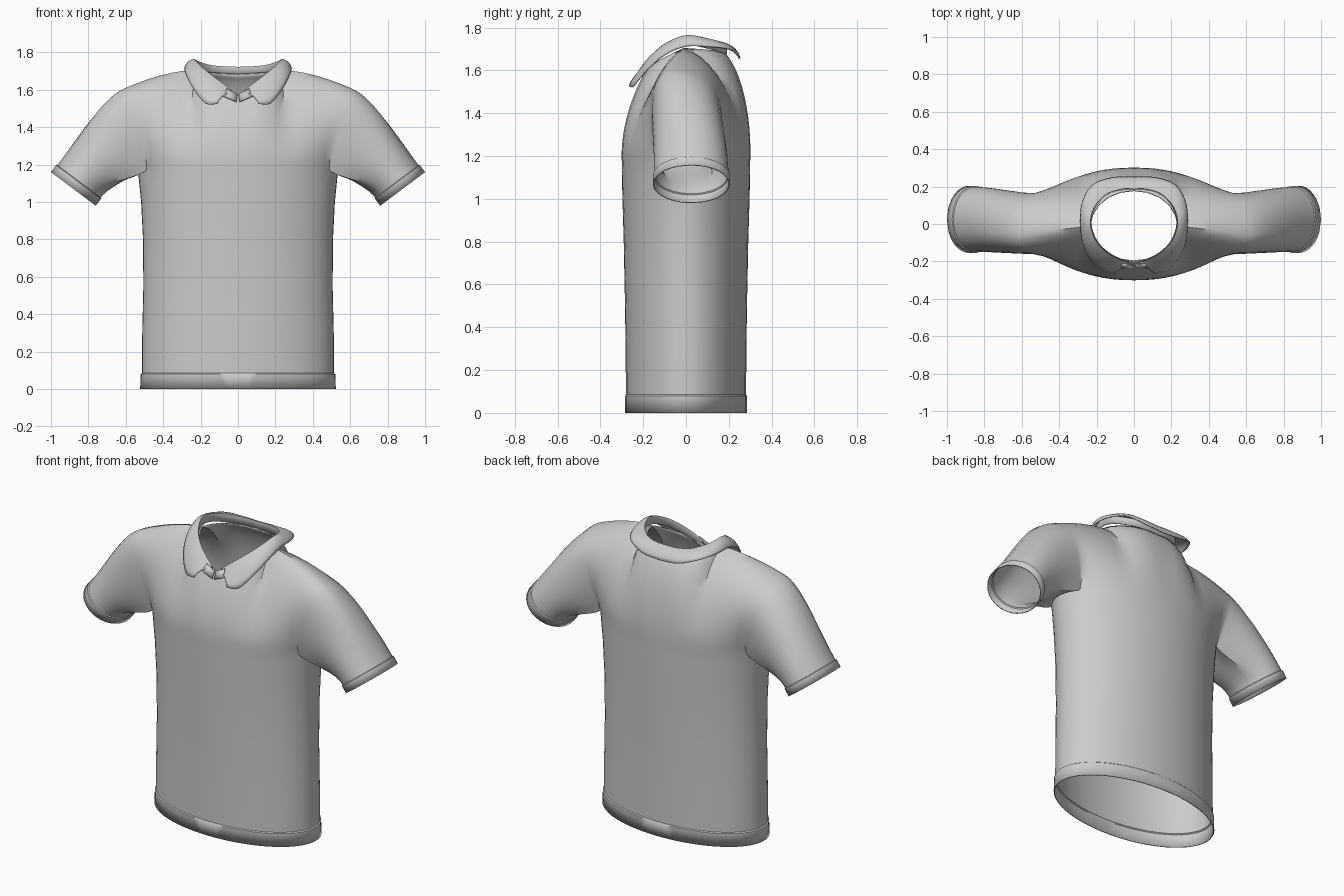
import bpy, bmesh
from math import sin, cos, radians, atan2
from mathutils import Vector as V

if "Cube" in bpy.data.objects:
    bpy.data.objects.remove(bpy.data.objects["Cube"])


def bezier(p0, h0, h1, p1, t):
    s = 1 - t
    return p0 * s**3 + h0 * (3 * s * s * t) + h1 * (3 * s * t * t) + p1 * t**3


def catmull(pts, steps):
    """Smooth open curve through the points."""
    p = [pts[0] * 2 - pts[1]] + pts + [pts[-1] * 2 - pts[-2]]
    out = []
    for i in range(1, len(p) - 2):
        a, b, c, d = p[i - 1:i + 3]
        out += [bezier(b, b + (c - a) / 6, c - (d - b) / 6, c, j / steps) for j in range(steps)]
    return out + [pts[-1]]


def add_grid(bm, rows):
    vs = [[bm.verts.new(p) for p in row] for row in rows]
    for a, b in zip(vs, vs[1:]):
        for i in range(len(a) - 1):
            bm.faces.new((a[i], a[i + 1], b[i + 1], b[i]))


def make_part(name, grids, thickness, offset):
    """Half of a cloth part from point grids, welded, mirrored and thickened."""
    bm = bmesh.new()
    for g in grids:
        add_grid(bm, g)
    bmesh.ops.remove_doubles(bm, verts=bm.verts, dist=0.0004)
    bmesh.ops.recalc_face_normals(bm, faces=bm.faces)
    me = bpy.data.meshes.new(name)
    bm.to_mesh(me)
    bm.free()
    ob = bpy.data.objects.new(name, me)
    bpy.context.collection.objects.link(ob)
    m = ob.modifiers.new("mirror", 'MIRROR')
    m.merge_threshold = 0.001
    s = ob.modifiers.new("cloth", 'SOLIDIFY')
    s.thickness, s.offset = thickness, offset
    bpy.ops.object.select_all(action='DESELECT')
    ob.select_set(True)
    bpy.context.view_layer.objects.active = ob
    bpy.ops.object.shade_smooth_by_angle(angle=radians(45))
    return ob


# Torso: half rings from hem to armpit (z, half width, half depth)
profile = [(0, .523, .286), (.08, .521, .286), (.085, .513, .281), (.3, .512, .282),
           (.55, .506, .286), (.8, .508, .291), (1.0, .518, .297), (1.1, .528, .299),
           (1.17, .535, .30)]


def ring_point(z, hx, hy, deg):
    return V((hx * cos(radians(deg)) if abs(deg) < 90 else 0, hy * sin(radians(deg)), z))


torso = [[ring_point(*p, -90 + 6 * i) for i in range(31)] for p in profile]
top = torso[-1]

# Yoke: front and back panels rise from the top ring to neckline and shoulder
COLS, NECK, ROWS = 11, 5, 12


def top_edge(k, front):
    if k <= NECK:
        a = radians(90 * k / NECK)
        f = k / NECK
        z = 1.57 + .135 * f if front else 1.685 + .02 * f
        return V((.235 * sin(a), -.01 + (-.19 if front else .19) * cos(a), z))
    s = (k - NECK) / (COLS - NECK)
    return V((.235 + .365 * s, -.01 - .045 * s, 1.705 - .095 * s**1.7))


def panel(front):
    cols = []
    for k in range(COLS + 1):
        a = k / COLS
        p0, p1 = top[k if front else 30 - k], top_edge(k, front)
        sgn = -1 if front else 1
        h0 = p0 + V((0, sgn * (.01 + .04 * a), .17 if front else .2 - .03 * a))
        h1 = p1 + (V((0, -.04 - .10 * a, -.10 + .08 * a)) if front
                   else V((0, .07 + .22 * a, -.07 + .04 * a)))
        cols.append([bezier(p0, h0, h1, p1, j / ROWS) for j in range(ROWS + 1)])
    return cols


front, back = panel(True), panel(False)

# Sleeve: armhole loop lofted to a cuff ring, with a stepped cuff band
loop = front[-1] + back[-1][::-1][1:] + top[12:19][::-1] + [front[-1][0]]
centre, up, axis = V((.88, .025, 1.07)), V((.8, 0, .6)), V((.6, 0, -.8))


def cuff(a, back_off, scale):
    return centre - axis * back_off + up * (.15 * scale * sin(a)) + V((0, .18 * scale * cos(a), 0))


strips = []
for p in loop:
    a = atan2((p.z - 1.38) / .22, (p.y - .01) / .16)
    w = (sin(a) + 1) / 2
    end = cuff(a, .05, .965)
    h0 = p + V((.04 + .09 * w, 0, -.045))
    h1 = end - axis * (.07 + .13 * w)
    strips.append([bezier(p, h0, h1, end, j / 14) for j in range(15)]
                  + [cuff(a, .046, 1), cuff(a, 0, 1)])

make_part("shirt_body", [torso, front, back, strips], .006, -1)

# Collar: fold line and outer edge, from the front point to the centre back
fold = [(.03, -.205, 1.59), (.09, -.185, 1.637), (.15, -.15, 1.682), (.205, -.09, 1.728),
        (.235, 0, 1.762), (.215, .09, 1.75), (.15, .16, 1.73), (.07, .188, 1.722), (0, .19, 1.72)]
edge = [(.11, -.264, 1.525), (.175, -.245, 1.528), (.235, -.185, 1.6), (.273, -.10, 1.672),
        (.284, 0, 1.712), (.277, .11, 1.71), (.225, .205, 1.698), (.12, .246, 1.665), (0, .25, 1.655)]
fold = catmull([V(p) for p in fold], 4)
edge = catmull([V(p) for p in edge], 4)
stand = [V((p.x * .98, p.y * .98, p.z - .045)) for p in fold]
rows = [stand, fold]
for t in (.2, .5, .8):
    rows.append([f.lerp(e, t) + V((e.x - f.x, e.y - f.y, .05)) * (.6 * t * (1 - t))
                 for f, e in zip(fold, edge)])
make_part("collar", [rows + [edge]], .007, 0)

# Small neck tabs where the collar stand closes at the front
tab = [[V((.004, -.218, 1.578)), V((.06, -.213, 1.606))],
       [V((.008, -.236, 1.535)), V((.078, -.236, 1.565))]]
make_part("neck_tab", [tab], .006, 0)
